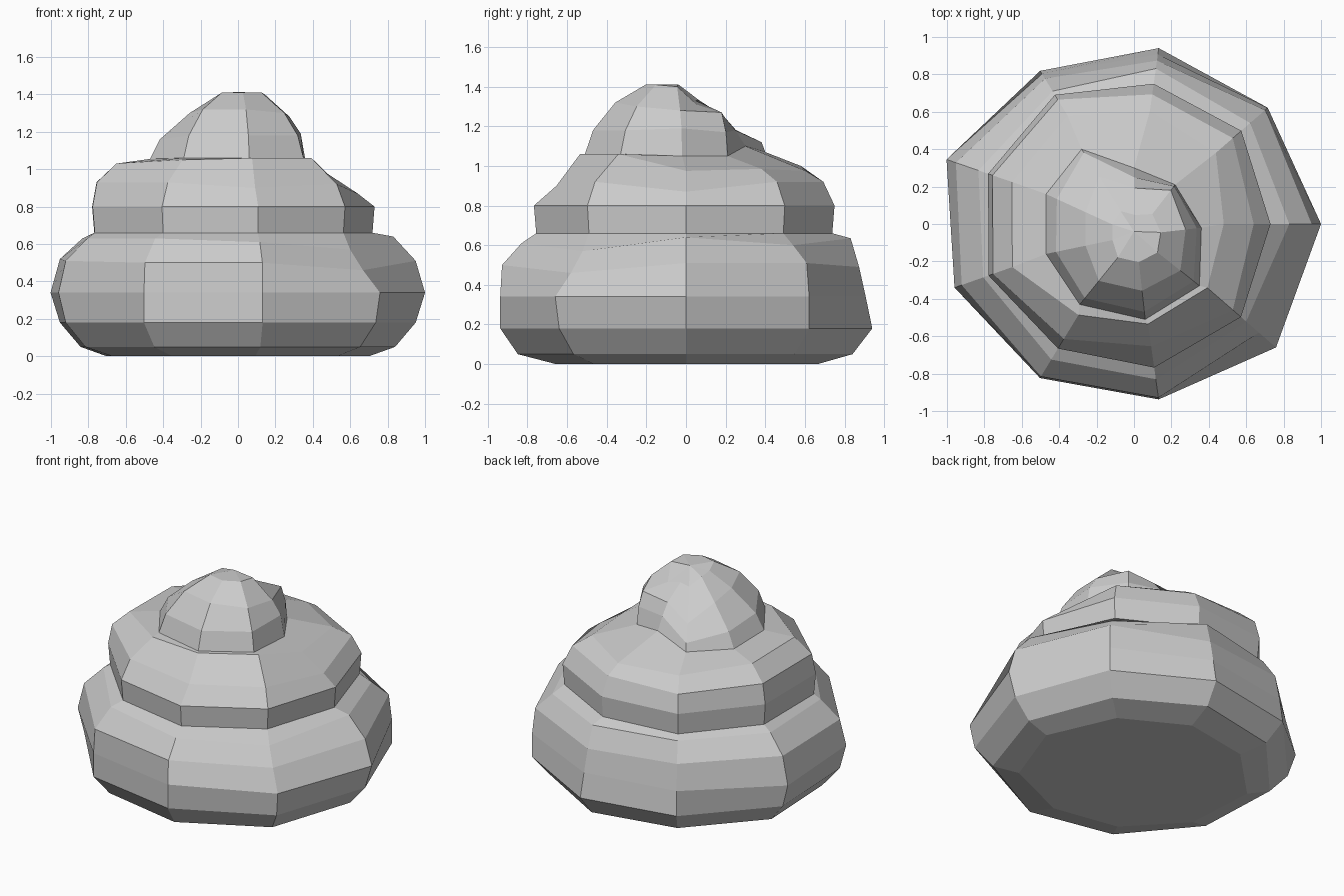
import bpy, bmesh, math
from mathutils import Vector

SIDES = 9
ANGLES = [math.radians(a) for a in (0, 41, 82, 121.5, 161, 199.5, 238.6, 278, 319)]


def per_side(v):
    return v if isinstance(v, (list, tuple)) else [v] * SIDES


def ring(outline, factor, z):
    """Nine points around z; factor and z may vary by side."""
    return [Vector((r * f * math.cos(a), r * f * math.sin(a), h))
            for r, f, h, a in zip(outline, per_side(factor), per_side(z), ANGLES)]


def loft(name, rings, cap_bottom=False, tip=None):
    bm = bmesh.new()
    rows = [[bm.verts.new(p) for p in r] for r in rings]
    for lo, hi in zip(rows, rows[1:]):
        for i in range(SIDES):
            j = (i + 1) % SIDES
            bm.faces.new((lo[i], lo[j], hi[j], hi[i]))
    if cap_bottom:
        bm.faces.new(rows[0][::-1])
    if tip:
        t = bm.verts.new(tip)
        for i in range(SIDES):
            bm.faces.new((rows[-1][i], rows[-1][(i + 1) % SIDES], t))
    mesh = bpy.data.meshes.new(name)
    bm.to_mesh(mesh)
    bm.free()
    ob = bpy.data.objects.new(name, mesh)
    bpy.context.collection.objects.link(ob)


low = [1.0, .957, .959, .98, 1.06, 1.018, .965, .947, 1.006]
mid = [.73, .76, .757, .81, .825, .825, .78, .775, .758]
ones = [1] * SIDES

# Wide bottom coil, fuller at front and back, pinched where its end tucks in
mid_base = ring(mid, .985, .66)
loft("lower_coil", [
    ring(low, .70, 0),
    ring(low, [.84, .87, .885, .87, .84, .85, .89, .905, .86], .05),
    ring(low, [.95, .99, .99, .98, .95, .96, 1, 1, .97], .18),
    ring(low, [1, .99, .955, .96, 1, 1, 1, 1, 1], .34),
    ring(low, [.95, .97, .92, .93, .95, .96, .99, .99, .88],
         [.51, .51, .49, .51, .52, .51, .50, .50, .46]),
    ring(low, [.83, .86, .875, .85, .83, .84, .88, .885, .79],
         [.64, .60, .635, .63, .63, .63, .63, .61, .57]),
    mid_base], cap_bottom=True)

# Foot of the top coil, where the ramp climbs at the back
top_base = [Vector(p) for p in (
    (.36, -.02, 1.05), (.22, .21, 1.05), (0, .30, 1.10), (-.28, .40, 1.07),
    (-.47, .16, 1.05), (-.47, -.16, 1.055), (-.29, -.43, 1.06),
    (.06, -.51, 1.06), (.35, -.33, 1.06))]

# Middle coil with its ledge and rising back ramp
loft("middle_coil", [
    mid_base,
    ring(mid, 1, .80),
    ring(ones, [.64, .70, .70, .78, .80, .80, .72, .66, .70],
         [.87, .92, .92, .92, .93, .93, .93, .90, .92]),
    ring(ones, [.48, .58, .61, .68, .69, .69, .57, .54, .52],
         [.975, .985, .975, 1.0, 1.025, 1.03, 1.05, 1.06, 1.06]),
    top_base])

# Top coil narrowing to the tip, stepped where the spiral ends at the back
centre = Vector((.01, -.06, 0))


def shrink(f, z):
    out = []
    for p, k, h in zip(top_base, per_side(f), per_side(z)):
        q = centre + (p - centre) * k
        out.append(Vector((q.x, q.y, h)))
    return out


loft("top_coil", [
    top_base,
    shrink([.93, .97, .86, .96, .88, .89, .91, .91, .91],
           [1.19, 1.17, 1.18, 1.12, 1.14, 1.16, 1.18, 1.18, 1.18]),
    shrink([.76, .89, .70, .68, .56, .56, .66, .66, .70],
           [1.28, 1.27, 1.25, 1.18, 1.27, 1.30, 1.32, 1.32, 1.30]),
    shrink([.38, .42, .30, .28, .26, .26, .32, .32, .34],
           [1.40, 1.31, 1.33, 1.33, 1.38, 1.39, 1.41, 1.41, 1.41])],
    tip=(0, -.04, 1.412))
